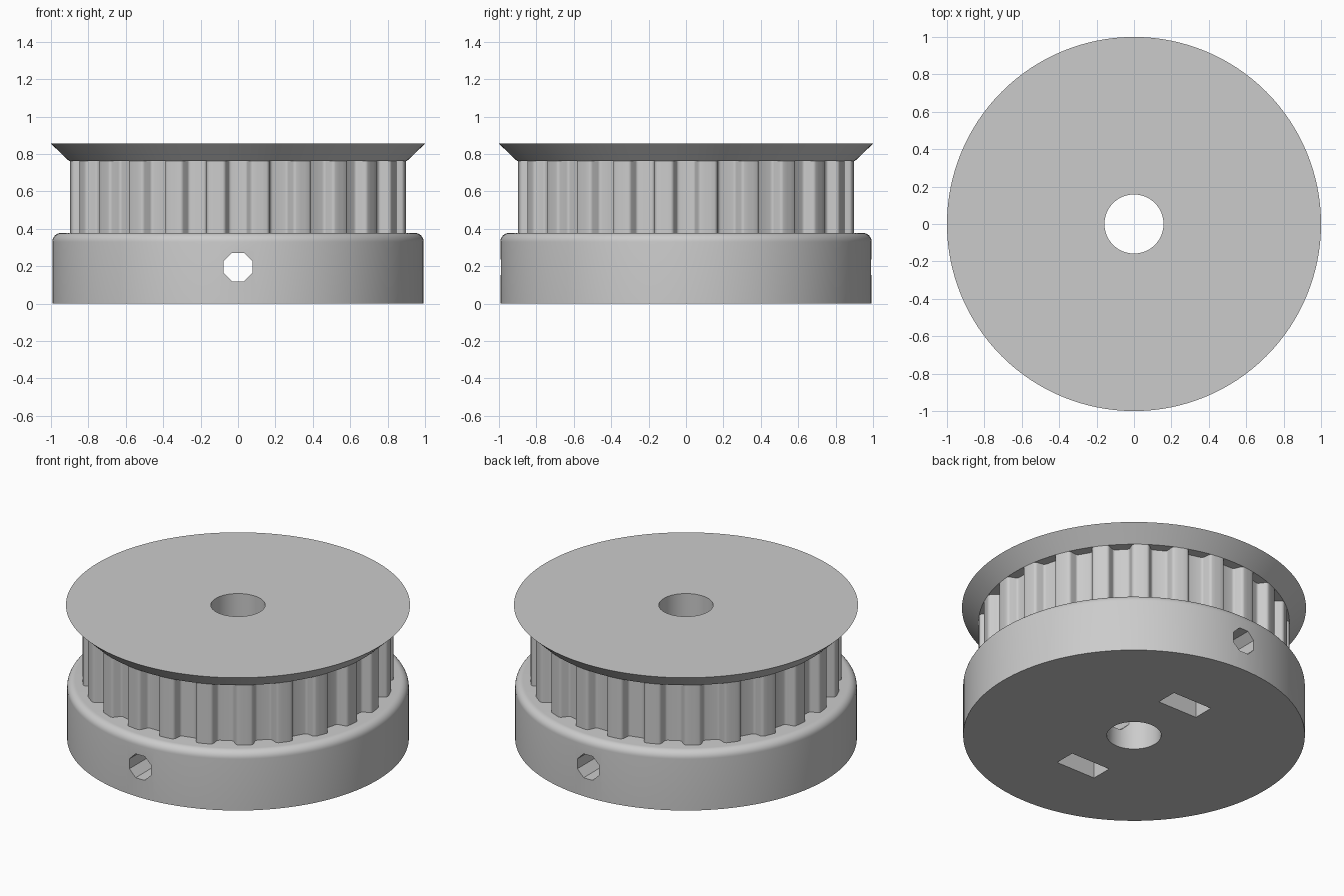
import bpy, bmesh, math
from mathutils import Matrix, Vector

cube = bpy.data.objects.get("Cube")
if cube:
    bpy.data.objects.remove(cube, do_unlink=True)

TEETH = 24
R_TEETH, R_BASE, R_FLANGE, R_BORE = 0.903, 0.993, 1.0, 0.158
Z_BASE, Z_TEETH, Z_TOP = 0.378, 0.762, 0.855
Z_SCREW, NUT_Y, NUT_W, NUT_D = 0.195, 0.46, 0.28, 0.136

grey = bpy.data.materials.new("plain_grey")
grey.use_nodes = True
colour = (0.6, 0.6, 0.6, 1)
grey.diffuse_color = colour
grey.node_tree.nodes["Principled BSDF"].inputs["Base Color"].default_value = colour


def make(name, bm):
    bmesh.ops.recalc_face_normals(bm, faces=bm.faces)
    mesh = bpy.data.meshes.new(name)
    bm.to_mesh(mesh)
    bm.free()
    mesh.materials.append(grey)
    ob = bpy.data.objects.new(name, mesh)
    bpy.context.collection.objects.link(ob)
    return ob


def lathe(name, profile, sides=128):
    """Solid of revolution from (radius, z) points, bottom to top."""
    bm = bmesh.new()
    rings = [[bm.verts.new((r * math.cos(math.tau * i / sides),
                            r * math.sin(math.tau * i / sides), z))
              for i in range(sides)] for r, z in profile]
    for a, b in zip(rings, rings[1:]):
        for i in range(sides):
            j = (i + 1) % sides
            bm.faces.new((a[i], a[j], b[j], b[i]))
    bm.faces.new(rings[0][::-1])
    bm.faces.new(rings[-1])
    return make(name, bm)


def prism(name, outline, z0, z1):
    bm = bmesh.new()
    face = bm.faces.new([bm.verts.new((x, y, z0)) for x, y in outline])
    ext = bmesh.ops.extrude_face_region(bm, geom=[face])
    top = [v for v in ext["geom"] if isinstance(v, bmesh.types.BMVert)]
    bmesh.ops.translate(bm, verts=top, vec=(0, 0, z1 - z0))
    return make(name, bm)


def cylinder_cutter(name, radius, depth, sides, matrix):
    bm = bmesh.new()
    bmesh.ops.create_cone(bm, cap_ends=True, segments=sides, radius1=radius,
                          radius2=radius, depth=depth, matrix=matrix)
    return make(name, bm)


def cut(ob, cutters):
    bpy.context.view_layer.objects.active = ob
    for c in cutters:
        mod = ob.modifiers.new("cut", "BOOLEAN")
        mod.operation, mod.solver, mod.object = "DIFFERENCE", "EXACT", c
        bpy.ops.object.modifier_apply(modifier=mod.name)


# Base with a rounded upper rim
fillet = 0.048
rim = [(R_BASE - fillet + fillet * math.cos(a), Z_BASE - fillet + fillet * math.sin(a))
       for a in (math.pi / 2 * k / 8 for k in range(9))]
base = lathe("base", [(R_BASE, 0)] + rim)

# Flared retaining flange
flange = lathe("flange", [(R_TEETH, Z_TEETH), (R_FLANGE, Z_TOP)])

# Half of one belt groove: (half width, depth), from rim to floor
half = [(0.083, 0), (0.077, 0.001), (0.071, 0.004), (0.067, 0.008), (0.064, 0.013),
        (0.051, 0.044), (0.048, 0.050), (0.044, 0.054), (0.038, 0.056), (0.032, 0.057)]
groove = [(-w, d) for w, d in half] + [(w, d) for w, d in reversed(half)]
chord = math.sqrt(R_TEETH ** 2 - half[0][0] ** 2)
edge = math.atan2(half[0][0], chord)
pitch = math.tau / TEETH
outline = []
for t in range(TEETH):
    a = t * pitch
    radial = Vector((math.cos(a), math.sin(a)))
    side = Vector((-radial.y, radial.x))
    outline += [radial * (chord - d) + side * u for u, d in groove]
    for k in (1, 2):  # curved land between grooves
        b = a + edge + (pitch - 2 * edge) * k / 3
        outline.append(Vector((math.cos(b), math.sin(b))) * R_TEETH)
toothed_hub = prism("toothed_hub", outline, Z_BASE - 0.02, Z_TEETH + 0.02)

# Cutters: shaft bore, cross screw hole, captive nut slots
bore = cylinder_cutter("bore_cutter", R_BORE, 4, 64, Matrix())
along_y = Matrix.Rotation(math.pi / 2, 4, "X")
screw = cylinder_cutter("screw_cutter", 0.083, 4, 8,
                        Matrix.Translation((0, 0, Z_SCREW)) @ along_y
                        @ Matrix.Rotation(math.pi / 8, 4, "Z"))
nuts = []
for s, where in ((-1, "front"), (1, "back")):
    y0, y1 = s * NUT_Y - NUT_D / 2, s * NUT_Y + NUT_D / 2
    w, tip = NUT_W / 2, NUT_W / math.sqrt(3)
    bm = bmesh.new()
    pts = [(-w, -0.1), (w, -0.1), (w, Z_SCREW + tip / 2),
           (0, Z_SCREW + tip), (-w, Z_SCREW + tip / 2)]
    a = [bm.verts.new((x, y0, z)) for x, z in pts]
    b = [bm.verts.new((x, y1, z)) for x, z in pts]
    bm.faces.new(a)
    bm.faces.new(b[::-1])
    for i in range(len(pts)):
        j = (i + 1) % len(pts)
        bm.faces.new((a[j], a[i], b[i], b[j]))
    nuts.append(make(where + "_nut_cutter", bm))

cut(base, [bore, screw] + nuts)
cut(toothed_hub, [bore])
cut(flange, [bore])
for c in [bore, screw] + nuts:
    bpy.data.objects.remove(c, do_unlink=True)

# Smooth curved walls, crisp corners
bpy.ops.object.select_all(action="DESELECT")
for ob in (base, toothed_hub, flange):
    ob.select_set(True)
bpy.context.view_layer.objects.active = base
bpy.ops.object.shade_smooth_by_angle(angle=math.radians(30))
